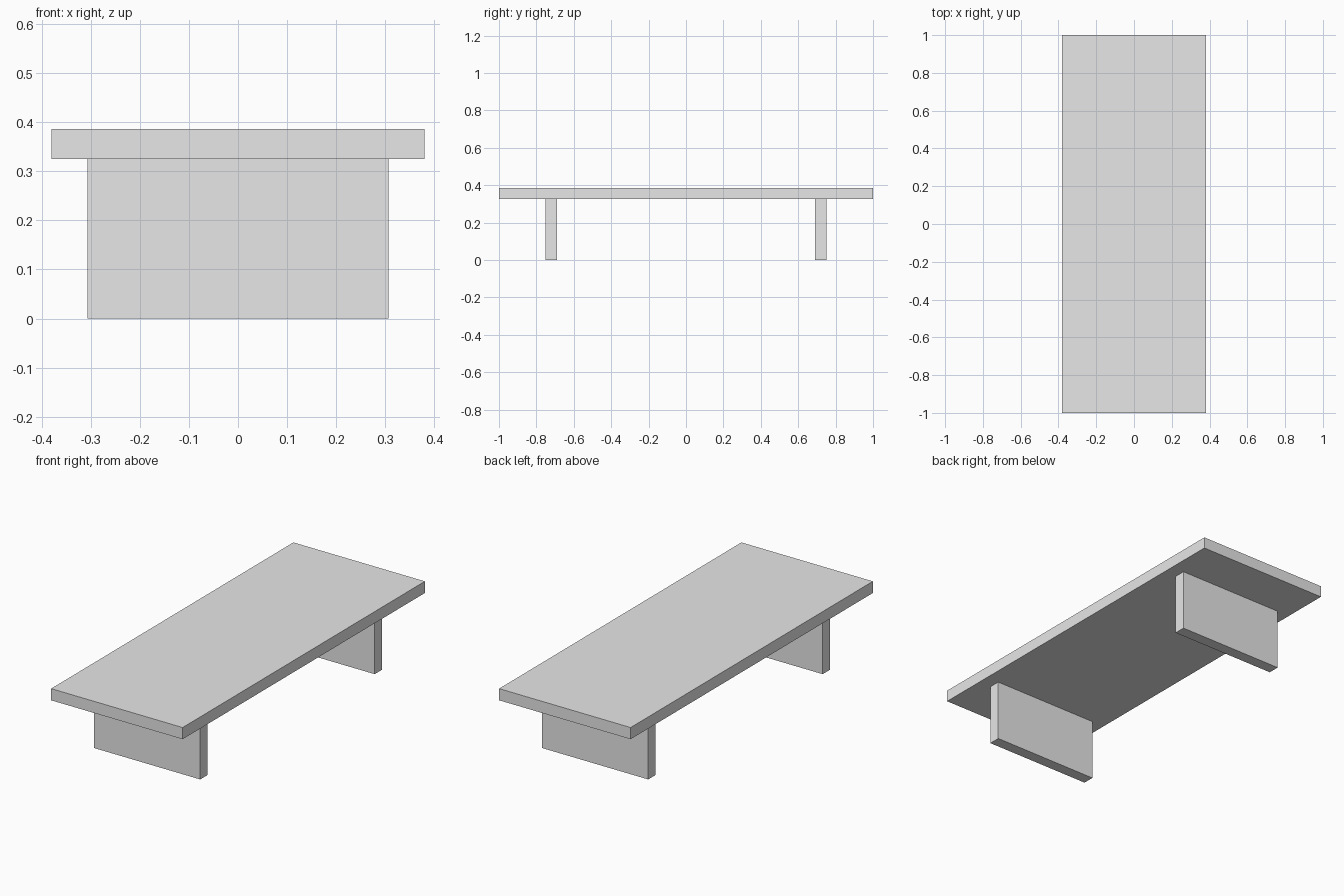
import bpy

cube = bpy.data.objects.get("Cube")
if cube:
    bpy.data.objects.remove(cube, do_unlink=True)

grey = bpy.data.materials.new("light_grey")
grey.use_nodes = True
colour = (0.8, 0.8, 0.8, 1)
grey.diffuse_color = colour
grey.node_tree.nodes["Principled BSDF"].inputs["Base Color"].default_value = colour


def board(name, size, centre):
    """Flat-sided board with its scale applied."""
    bpy.ops.mesh.primitive_cube_add(size=1, location=centre)
    obj = bpy.context.object
    obj.name = obj.data.name = name
    obj.scale = size
    bpy.ops.object.transform_apply(location=False, rotation=False, scale=True)
    obj.data.materials.append(grey)
    return obj


HEIGHT, THICK = 0.386, 0.061
leg_height = HEIGHT - THICK

# Table top
board("table_top", (0.76, 2, THICK), (0, 0, HEIGHT - THICK / 2))

# Panel legs, set in from each end
for name, side in (("front_leg", -1), ("back_leg", 1)):
    board(name, (0.614, THICK, leg_height), (0, side * 0.72, leg_height / 2))
